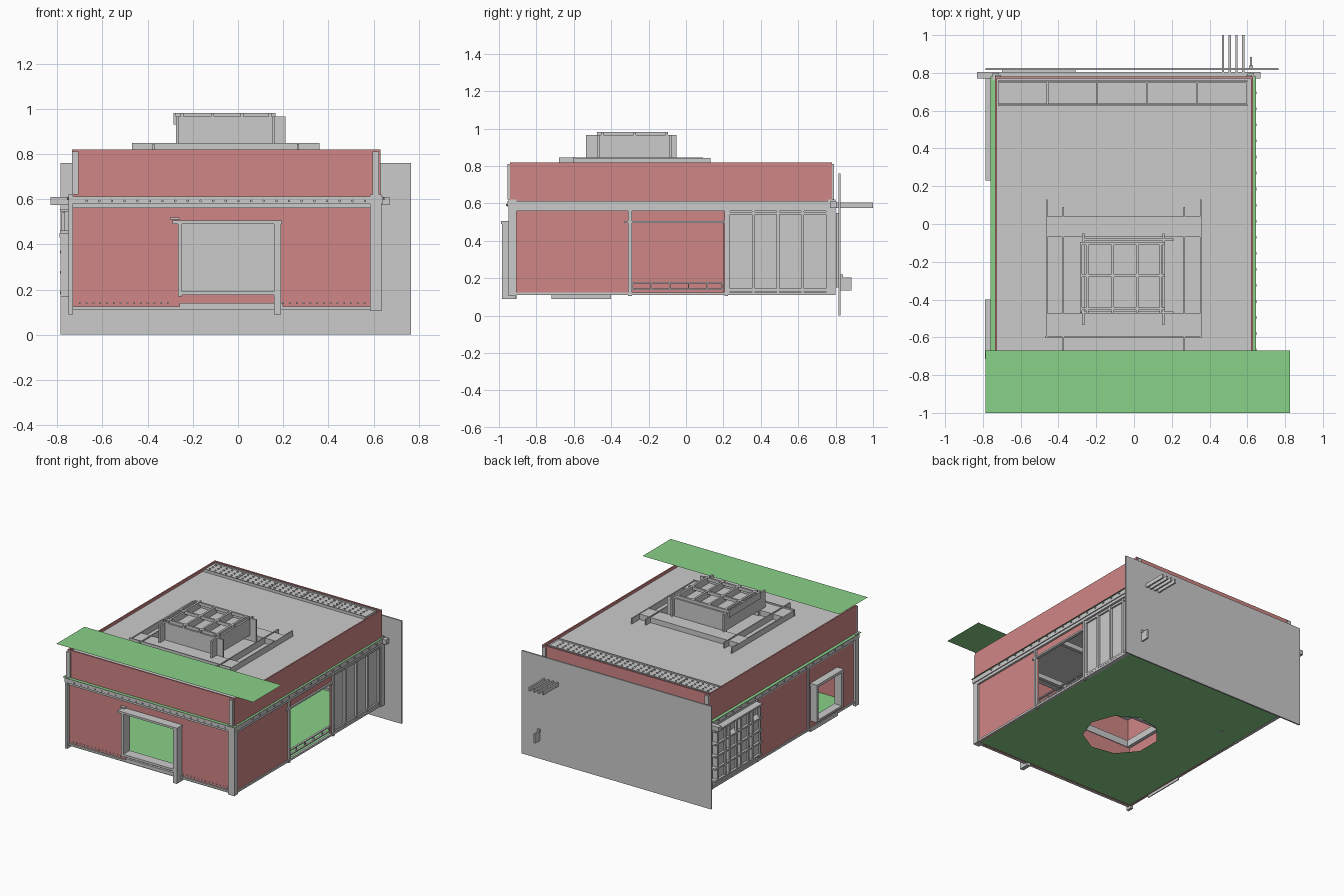
import bpy, bmesh, math
from mathutils import Matrix, Vector


def material(name, col):
    m = bpy.data.materials.new(name)
    m.diffuse_color = col
    return m


RED = material("wall_red", (0.64, 0.24, 0.24, 1))
GREEN = material("deck_green", (0.25, 0.64, 0.25, 1))


def finish(name, bm, mat=None):
    me = bpy.data.meshes.new(name)
    bm.to_mesh(me)
    bm.free()
    ob = bpy.data.objects.new(name, me)
    bpy.context.collection.objects.link(ob)
    if mat:
        me.materials.append(mat)
    return ob


def boxes(name, items, mat=None):
    """One object from (x0, x1, y0, y1, z0, z1) boxes."""
    bm = bmesh.new()
    for x0, x1, y0, y1, z0, z1 in items:
        m = Matrix.Translation(((x0 + x1) / 2, (y0 + y1) / 2, (z0 + z1) / 2))
        m = m @ Matrix.Diagonal((x1 - x0, y1 - y0, z1 - z0, 1))
        bmesh.ops.create_cube(bm, size=1, matrix=m)
    return finish(name, bm, mat)


def plane(name, x0, x1, y0, y1, z, mat):
    bm = bmesh.new()
    bm.faces.new([bm.verts.new(p) for p in ((x0, y0, z), (x1, y0, z), (x1, y1, z), (x0, y1, z))])
    return finish(name, bm, mat)


def studs(name, points, r, h, axis):
    bm = bmesh.new()
    rot = Vector((0, 0, 1)).rotation_difference(Vector(axis)).to_matrix().to_4x4()
    for p in points:
        bmesh.ops.create_cone(bm, cap_ends=True, segments=6, radius1=r, radius2=r, depth=h,
                              matrix=Matrix.Translation(p) @ rot)
    return finish(name, bm)


def holed(a0, a1, b0, b1, h):
    """Rectangle minus opening h, as four rectangles."""
    c0, c1, d0, d1 = h
    return [(a0, c0, b0, b1), (c1, a1, b0, b1), (c0, c1, b0, d0), (c0, c1, d1, b1)]


XL, XR, YF, YB = -0.735, 0.625, -0.94, 0.78
ZF, ZB, ZT = 0.11, 0.56, 0.82

# Floor sheet with a round hole
bm = bmesh.new()
outer = [(XL, YF), (XR, YF), (XR, YB), (XL, YB)]
inner = [(-0.06 + 0.26 * math.cos(i * math.tau / 9), -0.21 + 0.26 * math.sin(i * math.tau / 9)) for i in range(9)]
edges = []
for ring in (outer, inner):
    vs = [bm.verts.new((x, y, ZF + 0.002)) for x, y in ring]
    edges += [bm.edges.new((vs[i - 1], vs[i])) for i in range(len(vs))]
bmesh.ops.triangle_fill(bm, use_beauty=True, edges=edges)
finish("floor", bm, GREEN)

# Ground floor walls
boxes("front_wall", [(a, b, -0.925, -0.91, c, d) for a, b, c, d in
                     holed(XL, XR, ZF, ZB, (-0.25, 0.16, 0.19, 0.49))], RED)
boxes("left_wall", [(-0.735, -0.725, a, b, c, d) for a, b, c, d in
                    holed(-0.91, 0.23, ZF, ZB, (-0.70, -0.42, 0.18, 0.43))], RED)
boxes("right_wall", [(0.61, 0.62, a, b, c, d) for a, b, c, d in
                     holed(-0.91, 0.21, ZF, ZB, (-0.29, 0.2, 0.12, 0.5))], RED)

# Parapet band and roof
boxes("parapet", [(XL, XR + 0.005, YF, YF + 0.01, 0.61, ZT), (XL, XR + 0.005, YB - 0.01, YB, 0.61, ZT),
                  (XL, XL + 0.01, YF, YB, 0.61, ZT), (XR - 0.005, XR + 0.005, YF, YB, 0.61, ZT)], RED)
boxes("parapet_corner_posts", [(x, x + 0.03, y, y + 0.015, 0.62, 0.81)
                               for x in (XL, XR - 0.03) for y in (-0.955, 0.775)])
boxes("roof", [(XL + 0.01, XR - 0.005, YF + 0.01, YB - 0.01, 0.79, 0.80)])
n = 5
w = 1.32 / n
boxes("roof_rear_plates", [(-0.72 + i * w, -0.725 + (i + 1) * w, 0.635, 0.75, 0.80, 0.812) for i in range(n)]
      + [(-0.72, 0.6, 0.625, 0.633, 0.80, 0.82), (-0.72, 0.6, 0.752, 0.76, 0.80, 0.82)])
studs("roof_plate_rivets", [(-0.69 + i * 0.044, 0.66 + j * 0.033, 0.814) for i in range(29) for j in range(3)],
      0.007, 0.008, (0, 0, 1))

# Beam course around the building with green ledge on top
boxes("beam_course", [(XL, XR, YF, YF + 0.035, ZB, 0.61), (XL, XL + 0.035, YF, YB, ZB, 0.61),
                      (XR - 0.025, XR + 0.01, YF, YB, ZB, 0.61), (-0.83, 0.67, 0.77, 0.805, 0.575, 0.61)])
for nm, r in (("left", (-0.76, XL, -0.955, YB)), ("right", (XR, 0.645, -0.955, YB)), ("front", (-0.76, 0.645, -0.965, YF))):
    plane(nm + "_ledge", *r, 0.618, GREEN)
boxes("ledge_battens", [(-0.75, -0.74, -0.95, YB, 0.58, 0.612), (0.635, 0.642, -0.95, YB, 0.58, 0.612),
                        (-0.75, 0.64, -0.955, -0.945, 0.58, 0.612)])
studs("front_beam_bolts", [(-0.67 + i * 0.056, -0.957, 0.592) for i in range(23)], 0.006, 0.01, (0, 1, 0))
studs("side_beam_bolts", [(x, -0.75 + i * 0.085, 0.602) for x in (-0.752, 0.644) for i in range(18)],
      0.007, 0.01, (1, 0, 0))
studs("front_base_bolts", [(-0.7 + i * 0.03, -0.928, 0.14) for i in range(43) if not 13 < i < 30],
      0.005, 0.008, (0, 1, 0))

# Corner posts, intermediate posts and sill
boxes("corner_posts", [(0.585, 0.635, -0.95, -0.905, ZF - 0.005, 0.62), (-0.75, -0.73, -0.95, -0.905, 0.09, 0.62),
                       (0.6, 0.635, 0.76, 0.8, ZF, 0.62), (-0.75, -0.715, 0.76, 0.8, ZF, 0.62)])
boxes("side_posts", [(0.605, 0.633, y - 0.01, y + 0.01, ZF - 0.005, 0.6) for y in (-0.3, 0.215)]
      + [(-0.745, -0.72, y - 0.01, y + 0.01, ZF, 0.58) for y in (-0.37, 0.22)])
boxes("sills", [(XL, XR, -0.935, -0.92, ZF, 0.125), (0.612, 0.628, YF, YB, ZF, 0.125),
                (-0.742, -0.728, YF, YB, ZF, 0.125), (XL, XR, 0.765, 0.78, ZF, 0.125)])

# Front window frame with support leg
boxes("front_window_frame", [(-0.265, -0.247, -0.985, -0.91, 0.17, 0.5), (0.16, 0.19, -0.985, -0.91, 0.09, 0.5),
                             (-0.29, 0.195, -0.99, -0.91, 0.49, 0.505), (-0.265, 0.19, -0.985, -0.91, 0.175, 0.192),
                             (-0.26, 0.2, -0.94, -0.925, 0.122, 0.14), (-0.3, -0.26, -0.95, -0.93, 0.51, 0.518)])

# Left window box and drop plate
boxes("left_window_frame", [(-0.785, -0.725, -0.715, -0.695, 0.17, 0.45), (-0.785, -0.725, -0.425, -0.405, 0.17, 0.45),
                            (-0.79, -0.725, -0.715, -0.4, 0.43, 0.45), (-0.785, -0.725, -0.715, -0.405, 0.17, 0.185)])
boxes("left_drop_plate", [(-0.737, -0.73, -0.72, -0.4, 0.09, 0.12)])

# Right doorway rail and frame
boxes("right_doorway_rail", [(0.6, 0.615, -0.29, 0.2, z, z + 0.008) for z in (0.138, 0.172)]
      + [(0.603, 0.612, y, y + 0.007, 0.14, 0.175) for y in (-0.29, -0.19, -0.09, 0.01, 0.11, 0.19)]
      + [(0.61, 0.632, -0.33, 0.22, 0.495, 0.507)])

# Right rear panels with upright dividers
boxes("right_rear_panels", [(0.6, 0.612, 0.22, 0.77, ZF, ZB)]
      + [(0.61, 0.628, 0.22 + i * 0.132, 0.236 + i * 0.132, 0.12, ZB) for i in range(5)]
      + [(0.61, 0.624, 0.22, 0.77, z, z + 0.015) for z in (0.13, 0.54)])

# Left rear shutters: backing, deep boxes and crossbars
boxes("left_rear_panels", [(-0.735, -0.72, 0.23, 0.77, ZF, ZB)])
boxes("left_shutter_boxes", [(-0.77, -0.73, 0.24 + i * 0.135, 0.345 + i * 0.135, 0.18, 0.45 + 0.1 * (i % 2))
                             for i in range(4)])
boxes("left_shutter_bars", [(-0.782, -0.765, 0.24 + i * 0.135 + d, 0.255 + i * 0.135 + d, 0.18, 0.54)
                            for i in range(4) for d in (0, 0.09)]
      + [(-0.787, -0.735, 0.23, 0.78, z, z + 0.012) for z in (0.18, 0.27, 0.36, 0.45, 0.545)])

# Interior shelves and ceiling joists
boxes("interior_shelves", [(-0.715, -0.55, 0.25, 0.75, z, z + 0.012) for z in (0.2, 0.32, 0.44)]
      + [(-0.57, -0.55, y, y + 0.02, ZF, 0.5) for y in (0.25, 0.73)])
boxes("ceiling_joists", [(-0.72, 0.61, y, y + 0.025, 0.57, 0.605) for y in (-0.6, -0.15, 0.3)])

# Rear sheet with rods, handle and a thin backing plate
boxes("rear_sheet", [(-0.785, 0.765, 0.815, 0.826, 0.0, 0.76)])
boxes("rear_backing_plate", [(-0.7, -0.31, 0.803, 0.815, 0.15, 0.55)])
boxes("rear_rods", [(0.465 + i * 0.036, 0.477 + i * 0.036, 0.8, 1.0, 0.575, 0.605) for i in range(4)])
boxes("rear_handle", [(0.614, 0.626, 0.82, 0.885, 0.135, 0.205), (0.61, 0.63, 0.82, 0.84, 0.2, 0.22)])

# Floating canopy sheet over the front
plane("front_canopy", -0.785, 0.825, -1.0, -0.67, 0.87, GREEN)

# Skylight base with overshooting rails
boxes("skylight_base", [(-0.465, 0.355, -0.595, -0.475, 0.8, 0.838), (-0.465, 0.355, -0.07, 0.04, 0.8, 0.838),
                        (-0.465, -0.38, -0.07, 0.04, 0.8, 0.84), (0.27, 0.355, -0.07, 0.04, 0.8, 0.84)])
boxes("skylight_rails", [(x, x + 0.008, -0.6, 0.13, 0.8, 0.842) for x in (-0.465, 0.35)]
      + [(x, x + 0.008, -0.68, 0.09, 0.8, 0.845) for x in (-0.378, 0.262)]
      + [(-0.47, 0.36, -0.602, -0.594, 0.8, 0.848)])

# Skylight box, sunken lid and top bars
boxes("skylight_walls", [(-0.27, 0.21, -0.475, -0.463, 0.80, 0.965), (-0.27, 0.21, -0.09, -0.078, 0.80, 0.965),
                         (-0.275, -0.263, -0.535, -0.05, 0.84, 0.965), (0.15, 0.162, -0.535, -0.05, 0.84, 0.965)])
boxes("skylight_lid", [(-0.265, 0.155, -0.465, -0.085, 0.925, 0.935)])
boxes("skylight_bars", [(x, x + 0.014, -0.475, -0.095, 0.935, 0.982) for x in (-0.255, -0.12, 0.01, 0.135)]
      + [(-0.285, 0.165, y, y + 0.014, 0.96, 0.982) for y in (-0.455, -0.28, -0.11)]
      + [(-0.285, -0.275, -0.47, -0.1, 0.93, 0.982)])
